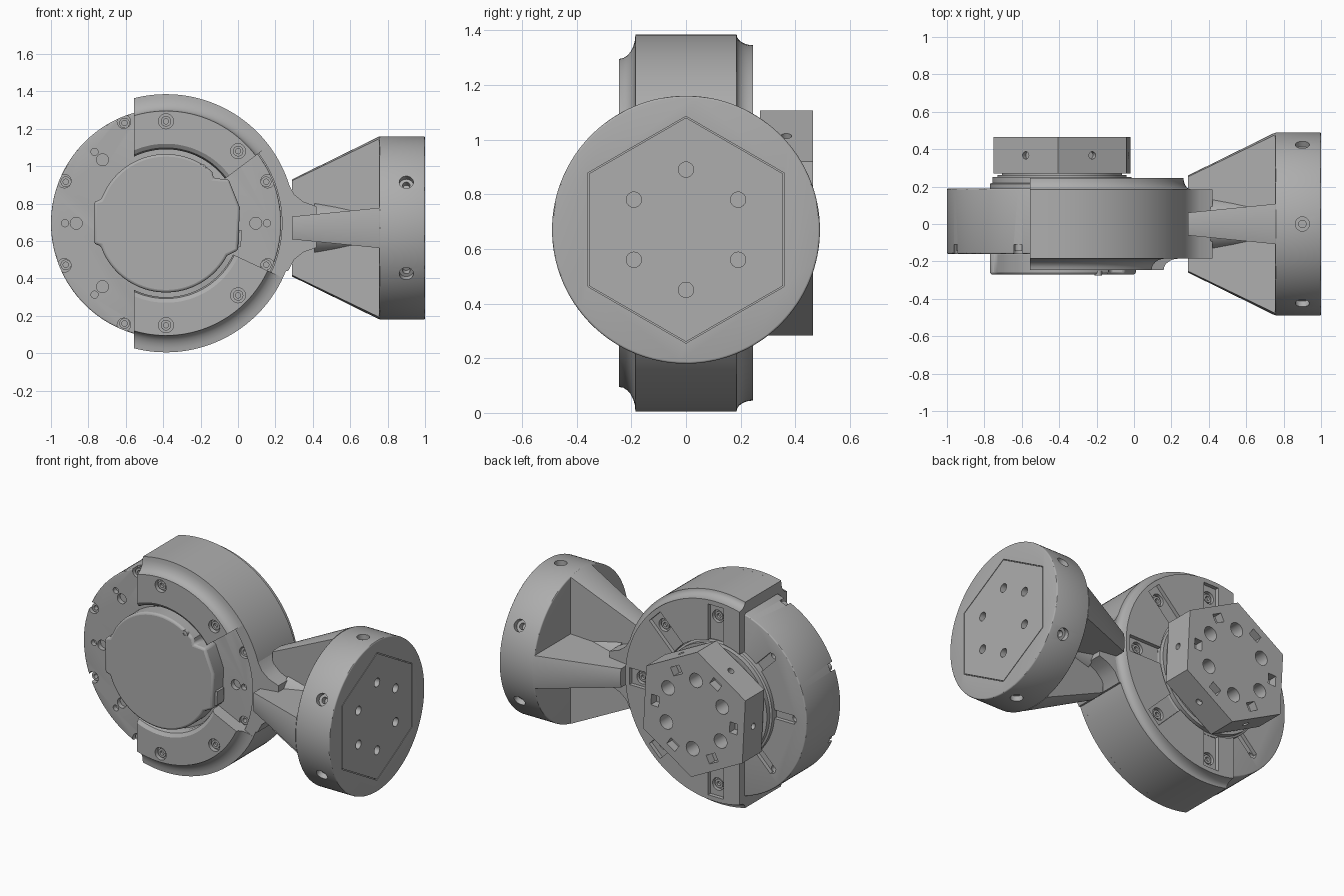
import bpy, bmesh
from math import sin, cos, radians, pi
from mathutils import Vector

if "Cube" in bpy.data.objects:
    bpy.data.objects.remove(bpy.data.objects["Cube"])

grey = bpy.data.materials.new("machined_grey")
grey.use_nodes = True
GREY = (0.42, 0.42, 0.42, 1)
grey.diffuse_color = GREY
grey.node_tree.nodes["Principled BSDF"].inputs["Base Color"].default_value = GREY

MOTOR = (-0.385, 0.695)   # motor axis, x and z
FLANGE = (0.0, 0.67)      # arm axis, y and z
CUT_X = -0.555            # open side of the shell
parts = []


def polar(c, r, deg):
    return (c[0] + r * cos(radians(deg)), c[1] + r * sin(radians(deg)))


def arc(c, r, a0=0, a1=360, n=96):
    end = n if a1 - a0 >= 360 else n + 1
    return [polar(c, r, a0 + (a1 - a0) * i / n) for i in range(end)]


def slot(c, deg, r0, r1, w):
    """Rectangle lying along a radius."""
    d = Vector((cos(radians(deg)), sin(radians(deg))))
    s = Vector((-d.y, d.x)) * w / 2
    m = Vector(c)
    return [m + d * r0 - s, m + d * r1 - s, m + d * r1 + s, m + d * r0 + s]


def finish(name, bm, bevel=0, part=True):
    bmesh.ops.recalc_face_normals(bm, faces=bm.faces)
    mesh = bpy.data.meshes.new(name)
    bm.to_mesh(mesh)
    bm.free()
    ob = bpy.data.objects.new(name, mesh)
    bpy.context.collection.objects.link(ob)
    mesh.materials.append(grey)
    if bevel:
        m = ob.modifiers.new("edge_round", 'BEVEL')
        m.width, m.segments, m.limit_method = bevel, 3, 'ANGLE'
        m.angle_limit = radians(40)
    if part:
        parts.append(ob)
    return ob


def add_prism(bm, pts, lo, hi, axis='Y'):
    place = {'X': lambda p, h: (h, p[0], p[1]), 'Y': lambda p, h: (p[0], h, p[1]),
             'Z': lambda p, h: (p[0], p[1], h)}[axis]
    a = [bm.verts.new(place(p, lo)) for p in pts]
    b = [bm.verts.new(place(p, hi)) for p in pts]
    bm.faces.new(a)
    bm.faces.new(b)
    for i in range(len(a)):
        j = (i + 1) % len(a)
        bm.faces.new((a[i], a[j], b[j], b[i]))


def prism(name, pts, lo, hi, axis='Y', bevel=0):
    bm = bmesh.new()
    add_prism(bm, pts, lo, hi, axis)
    return finish(name, bm, bevel)


def add_rod(bm, p0, p1, r0, r1=None, n=32):
    p0, p1 = Vector(p0), Vector(p1)
    mat = (p1 - p0).to_track_quat('Z', 'Y').to_matrix().to_4x4()
    mat.translation = (p0 + p1) / 2
    bmesh.ops.create_cone(bm, cap_ends=True, segments=n, radius1=r0,
                          radius2=r0 if r1 is None else r1, depth=(p1 - p0).length, matrix=mat)


def sweep(name, prof, a0=0, a1=360, c=MOTOR, n=128, trim=False):
    """Turn a closed (radius, y) profile about a y axis."""
    bm = bmesh.new()
    full = a1 - a0 >= 360
    rings = []
    for i in range(n if full else n + 1):
        a = a0 + (a1 - a0) * i / n
        rings.append([bm.verts.new((polar(c, r, a)[0], y, polar(c, r, a)[1])) for r, y in prof])
    k = len(prof)
    for i in range(n):
        p, q = rings[i], rings[(i + 1) % len(rings)]
        for j in range(k):
            bm.faces.new((p[j], p[(j + 1) % k], q[(j + 1) % k], q[j]))
    if not full:
        bm.faces.new(rings[0])
        bm.faces.new(rings[-1])
    if trim:
        res = bmesh.ops.bisect_plane(bm, geom=bm.verts[:] + bm.edges[:] + bm.faces[:],
                                     plane_co=(CUT_X, 0, 0), plane_no=(1, 0, 0), clear_inner=True)
        edges = [e for e in res["geom_cut"] if isinstance(e, bmesh.types.BMEdge)]
        bmesh.ops.edgeloop_fill(bm, edges=edges)
    return finish(name, bm)


def boolean(ob, fill, op='DIFFERENCE'):
    """Cut the part with the solids that fill() adds, and keep only the result."""
    bm = bmesh.new()
    fill(bm)
    tool = finish("cutter", bm, part=False)
    tool.hide_render = True
    m = ob.modifiers.new("cut", 'BOOLEAN')
    m.object, m.operation, m.solver, m.use_self = tool, op, 'EXACT', True
    graph = bpy.context.evaluated_depsgraph_get()
    mesh = bpy.data.meshes.new_from_object(ob.evaluated_get(graph))
    ob.modifiers.clear()
    ob.data = mesh
    bpy.data.objects.remove(tool)


def screw(name, c, y0, y1, r=0.028):
    lo, hi = sorted((y0, y1))
    sweep(name, [(r * 0.5, lo), (r, lo), (r, hi), (r * 0.5, hi)], c=c, n=24)


# Motor body with bolt holes, rim notches and back grooves
body = prism("motor_body", arc(MOTOR, 0.615, n=128), -0.16, 0.19, bevel=0.008)
rim = [22.5 + 45 * i for i in range(8)]


def body_cuts(bm):
    for a in (0, 135, 180, 225):
        add_prism(bm, arc(polar(MOTOR, 0.48, a), 0.032, n=24), -0.2, -0.13)
        add_prism(bm, arc(polar(MOTOR, 0.54, a), 0.019, n=20), -0.2, -0.13)
        if a:
            add_prism(bm, slot(MOTOR, a, 0.3, 0.53, 0.055), 0.165, 0.22)
            add_prism(bm, arc(polar(MOTOR, 0.52, a), 0.022, n=20), 0.13, 0.21)
    for a in rim:
        add_prism(bm, arc(polar(MOTOR, 0.588, a), 0.036, n=24), -0.2, -0.11)


boolean(body, body_cuts)
for a in rim:
    screw("rim_screw", polar(MOTOR, 0.58, a), -0.145, -0.1)

# Shell around the motor, with coved back edge and screw grooves
cove = [(0.69 - 0.04 * cos(t * pi / 12), 0.245 - 0.06 * sin(t * pi / 12)) for t in range(6, -1, -1)]
shell = sweep("shell", [(0.62, -0.185), (0.69, -0.185)] + cove +
              [(0.39, 0.245), (0.39, 0.18), (0.62, 0.18)], trim=True)
back_bolts = (-90, -45, 0, 45, 90)


def shell_cuts(bm):
    for a in back_bolts:
        add_prism(bm, slot(MOTOR, a, 0.36, 0.62, 0.11), 0.22, 0.3)
        add_prism(bm, arc(polar(MOTOR, 0.545, a), 0.04, n=32), 0.195, 0.3)


boolean(shell, shell_cuts)
for a in back_bolts:
    screw("back_screw", polar(MOTOR, 0.545, a), 0.19, 0.212)

# Front clamps with coved outer edge and rounded inner edge
cove = [(0.69 - 0.09 * cos(t * pi / 12), -0.245 + 0.06 * sin(t * pi / 12)) for t in range(7)]
prof = cove + [(0.69, -0.15), (0.395, -0.15), (0.395, -0.205), (0.403, -0.23), (0.425, -0.245)]
for name, a0, a1, bolts in (("upper_clamp", 37, 130, (45, 90)), ("lower_clamp", -130, -25, (-45, -90))):
    clamp = sweep(name, prof, a0, a1, n=48, trim=True)

    def clamp_cuts(bm):
        for a in bolts:
            add_prism(bm, arc(polar(MOTOR, 0.545, a), 0.04, n=32), -0.215, -0.3)

    boolean(clamp, clamp_cuts)
    for a in bolts:
        screw(name + "_screw", polar(MOTOR, 0.545, a), -0.21, -0.232)

# Front electronics cover with side tabs and a port
cover = (arc(MOTOR, 0.37, 48, 148, 32) + [(-0.735, 0.82), (-0.77, 0.81), (-0.77, 0.585), (-0.735, 0.575)] +
         arc(MOTOR, 0.37, 205, 332, 40) + [(0, 0.55), (0.01, 0.78), (-0.05, 0.93), (-0.13, 0.935)])
prism("front_cover", cover, -0.27, -0.15, bevel=0.014)
prism("cover_port", [(-0.02, 0.56), (0.016, 0.57), (0.02, 0.66), (-0.02, 0.66)], -0.24, -0.17)
screw("cover_pin", polar(MOTOR, 0.355, 57), -0.275, -0.25, 0.02)

# Stepped rotor hub behind the motor
sweep("rotor_hub", [(0.1, 0.17), (0.385, 0.17), (0.385, 0.215), (0.372, 0.22), (0.372, 0.25), (0.345, 0.25),
                    (0.345, 0.262), (0.32, 0.262), (0.32, 0.28), (0.1, 0.28)])

# Hexagonal output plate
TILT = 33
hexagon = prism("hex_output", arc(MOTOR, 0.412, TILT, TILT + 360, 6), 0.27, 0.465)


def hex_cuts(bm):
    for i in range(6):
        a = TILT + 60 * i
        add_prism(bm, arc(polar(MOTOR, 0.225, a), 0.046, n=32), 0.36, 0.5)
        add_prism(bm, slot(MOTOR, a + 30, 0.255, 0.31, 0.07), 0.41, 0.5)
        p, q = polar(MOTOR, 0.325, a + 30), polar(MOTOR, 0.4, a + 30)
        add_rod(bm, (p[0], 0.367, p[1]), (q[0], 0.367, q[1]), 0.02, n=20)


boolean(hexagon, hex_cuts)

# Neck joining the shell to the arm
half = [(0.25, 0.235), (0.268, 0.235), (0.30, 0.175), (0.35, 0.135), (0.42, 0.11)]
neck = [(x, 0.675 + h) for x, h in half] + [(x, 0.675 - h) for x, h in reversed(half)]
prism("arm_neck", neck, -0.185, 0.185)
bm = bmesh.new()
add_rod(bm, (0.41, 0, 0.67), (0.77, 0, 0.67), 0.15, 0.115, 48)
finish("arm_core", bm)

# Crossed webs: a cone trimmed to two flared slabs
for name, axis, mid in (("vertical_web", 'Z', FLANGE[0]), ("side_web", 'Y', FLANGE[1])):
    bm = bmesh.new()
    add_rod(bm, (0.29, 0, 0.67), (0.757, 0, 0.67), 0.26, 0.49, 128)
    web = finish(name, bm)
    slab = [(0.28, mid - 0.06), (0.78, mid - 0.11), (0.78, mid + 0.11), (0.28, mid + 0.06)]
    boolean(web, lambda bm: add_prism(bm, slab, -1.5, 1.5, axis), 'INTERSECT')

# End flange with radial bolt holes, face holes and a hexagonal seam
flange = prism("end_flange", arc(FLANGE, 0.49, n=128), 0.755, 1.0, 'X', bevel=0.008)


def flange_cuts(bm):
    for i in range(6):
        a = 30 + 60 * i
        add_prism(bm, arc(polar(FLANGE, 0.22, a), 0.028, n=24), 0.93, 1.1, 'X')
        outer = [polar(FLANGE, 0.415, b) for b in (a, a + 60)]
        inner = [polar(FLANGE, 0.410, b) for b in (a + 60, a)]
        add_prism(bm, outer + inner, 0.99, 1.1, 'X')
        for r, depth in ((0.038, 0.455), (0.02, 0.42)):
            p, q = polar(FLANGE, depth, a), polar(FLANGE, 0.56, a)
            add_rod(bm, (0.9, *p), (0.9, *q), r, n=24)


boolean(flange, flange_cuts)

# Smooth the round surfaces and keep the edges sharp
bpy.ops.object.select_all(action='DESELECT')
for ob in parts:
    ob.select_set(True)
bpy.context.view_layer.objects.active = parts[0]
bpy.ops.object.shade_smooth_by_angle(angle=radians(30))
